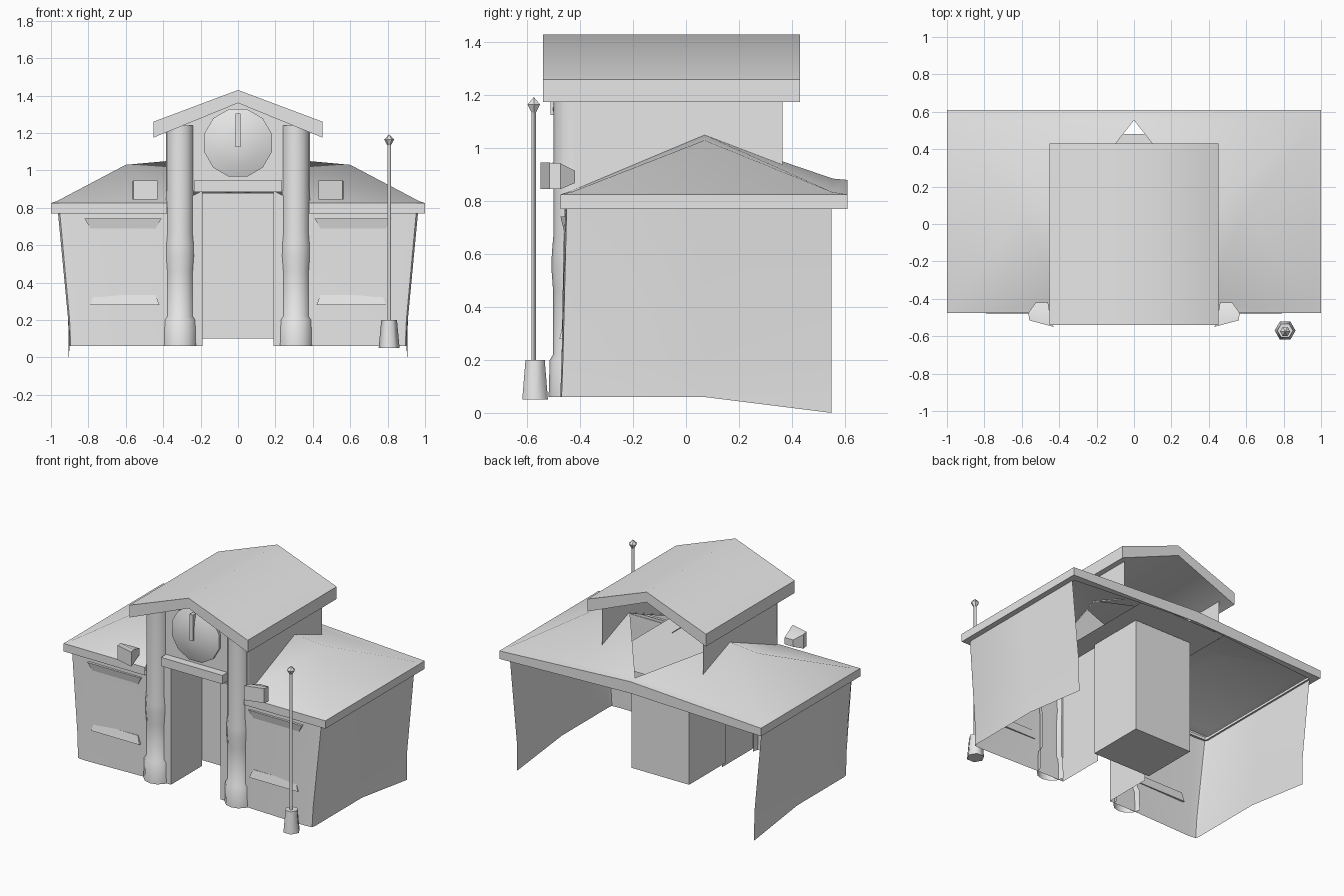
import bpy, bmesh, math

if "Cube" in bpy.data.objects:
    bpy.data.objects.remove(bpy.data.objects["Cube"])

grey = bpy.data.materials.new("plain grey")
grey.diffuse_color = (0.8, 0.8, 0.8, 1)
grey.use_nodes = True
grey.node_tree.nodes["Principled BSDF"].inputs["Base Color"].default_value = grey.diffuse_color


def make(name, verts, faces, mirror=False, angle=60):
    """Mesh object, optionally mirrored across x = 0, smooth below the angle."""
    me = bpy.data.meshes.new(name)
    me.from_pydata(verts, [], faces)
    bm = bmesh.new()
    bm.from_mesh(me)
    bmesh.ops.remove_doubles(bm, verts=bm.verts, dist=0.0005)
    bmesh.ops.recalc_face_normals(bm, faces=bm.faces)
    bm.to_mesh(me)
    bm.free()
    me.materials.append(grey)
    ob = bpy.data.objects.new(name, me)
    bpy.context.collection.objects.link(ob)
    bpy.ops.object.select_all(action='DESELECT')
    ob.select_set(True)
    bpy.context.view_layer.objects.active = ob
    bpy.ops.object.shade_smooth_by_angle(angle=math.radians(angle))
    if mirror:
        ob.modifiers.new("mirror", 'MIRROR')
    return ob


def loft(name, rows, closed=False, caps=False, **kw):
    """Skin of quads between rows holding the same number of points."""
    n = len(rows[0])
    verts = [p for r in rows for p in r]
    faces = []
    for j in range(len(rows) - 1):
        for i in range(n if closed else n - 1):
            k = (i + 1) % n
            faces.append((j * n + i, j * n + k, (j + 1) * n + k, (j + 1) * n + i))
    if caps:
        faces += [tuple(range(n)), tuple(range(len(verts) - n, len(verts)))]
    return make(name, verts, faces, **kw)


def box(name, x0, x1, y0, y1, z0, z1, **kw):
    rows = [[(x0, y0, z), (x1, y0, z), (x1, y1, z), (x0, y1, z)] for z in (z0, z1)]
    return loft(name, rows, closed=True, caps=True, **kw)


def turned(name, x, y, profile, sides, **kw):
    """Upright turned part from (radius, height) pairs."""
    rows = [[(x + r * math.cos(2 * math.pi * i / sides),
              y + r * math.sin(2 * math.pi * i / sides), z)
             for i in range(sides)] for r, z in profile]
    return loft(name, rows, closed=True, caps=True, **kw)


# Flared outer walls with rounded front corners, and the entrance reveals
top = [(.19, -.12, .89), (.19, -.46, .89), (.385, -.46, .8), (.89, -.455, .8),
       (.955, -.45, .8), (.965, -.43, .8), (.965, .07, .8), (.965, .55, .8)]
low = [(.19, -.12, .2), (.19, -.46, .2), (.385, -.46, .2), (.84, -.47, .2),
       (.9, -.465, .2), (.908, -.44, .2), (.908, .07, .2), (.908, .55, .2)]
foot = [(.19, -.12, .06), (.19, -.46, .06), (.385, -.46, .06), (.83, -.475, .06),
        (.895, -.47, .06), (.9, -.445, .06), (.9, .07, .06), (.905, .55, 0)]
loft("outer_walls", [top, low, foot], mirror=True)

# Room block behind the entrance and the ceiling above it
box("entrance_block", -.22, .22, -.12, .28, .1, .88)
make("ceiling", [(-.33, -.46, .885), (.33, -.46, .885), (.33, .48, .885), (-.33, .48, .885)],
     [(0, 1, 2, 3)])

# Main hipped roof, cut back diagonally behind the tower
roof_verts = [
    (.38, -.43, .84), (.97, -.43, .835), (.6, .07, 1.03), (.38, .07, 1.05),
    (.97, .55, .835), (0, .555, .885),
    (.38, -.475, .825), (1, -.475, .825), (1, .61, .825), (0, .61, .88),
    (.38, -.475, .77), (1, -.475, .77), (1, .61, .77), (0, .61, .80),
    (.38, -.44, .77), (.95, -.44, .77), (.95, .56, .77)]
roof_faces = [(0, 1, 2, 3), (1, 4, 2), (4, 5, 3, 2),
              (0, 6, 7, 1), (1, 7, 8, 4), (4, 8, 9, 5),
              (6, 10, 11, 7), (7, 11, 12, 8), (8, 12, 13, 9),
              (10, 14, 15, 11), (11, 15, 16, 12), (12, 16, 13)]
make("main_roof", roof_verts, roof_faces, mirror=True)

# Tower side walls rising from the main roof, and the front gable
make("tower_walls",
     [(.385, -.43, .83), (.385, .07, 1.04), (.385, .365, .93), (.385, .365, 1.21),
      (.385, -.43, 1.21)], [(0, 1, 2, 3, 4)], mirror=True)
make("front_gable",
     [(0, -.45, .89), (.385, -.45, .89), (.385, -.45, 1.21), (0, -.45, 1.37)],
     [(0, 1, 2, 3)], mirror=True)

# Tower roof, a thick upside-down V
section = [(-.453, 1.175), (-.453, 1.26), (0, 1.43), (.453, 1.26), (.453, 1.175), (0, 1.36)]
ends = [[(x, y, z) for x, z in section] for y in (-.54, .43)]
n = len(section)
make("tower_roof", ends[0] + ends[1],
     [(i, (i + 1) % n, (i + 1) % n + n, i + n) for i in range(n)]
     + [(0, 1, 2, 5), (2, 3, 4, 5), (6, 7, 8, 11), (8, 9, 10, 11)])

# Pillars, open at the back where they meet the walls
pillar = [(.094, .06), (.09, .2), (.077, .22), (.077, .46), (.083, .54), (.082, .6),
          (.076, .67), (.076, 1.24)]
loft("pillar", [[(.31 + r * math.cos(math.pi * i / 6), -.425 - r * math.sin(math.pi * i / 6), z)
                 for i in range(7)] for r, z in pillar], mirror=True)
box("lintel", -.235, .235, -.505, -.44, .885, .945)

# Domed clock face with one hand
rings = [[(r * math.cos(math.pi * (i + .5) / 6), y, 1.147 + r * math.sin(math.pi * (i + .5) / 6))
          for i in range(12)]
         for r, y in ((.187, -.45), (.187, -.465), (.12, -.49), (.05, -.5), (.001, -.502))]
loft("clock_face", rings, closed=True)
box("clock_hand", -.013, .013, -.512, -.48, 1.125, 1.305)

# Shallow window ledges: centre, half widths, heights and depths of lower and upper rims
for name, x, wb, wt, z0, z1, yb, yt in (
        ("window_sill", .605, .185, .165, .28, .335, -.478, -.465),
        ("window_hood", .615, .175, .205, .69, .742, -.462, -.474)):
    rows = [[(x - w, -.455, z), (x + w, -.455, z), (x + w, y, z), (x - w, y, z)]
            for w, z, y in ((wb, z0, yb), (wt, z1, yt))]
    loft(name, rows, closed=True, caps=True, mirror=True, angle=30)

# Spotlights: a square head with a tapered back
lamp = [[(x0, y0, z0), (x1, y1, z0), (x1, y1, z1), (x0, y0, z1)]
        for x0, y0, x1, y1, z0, z1 in ((.56, -.515, .43, -.55, .845, .945),
                                       (.565, -.475, .445, -.505, .845, .943),
                                       (.525, -.42, .46, -.42, .868, .915))]
loft("spotlight", lamp, closed=True, caps=True, mirror=True, angle=30)

# Free-standing post with a tapered foot and a pointed finial
turned("post_foot", .808, -.57, [(.056, .05), (.042, .2)], 6)
turned("post_pole", .808, -.575, [(.01, .2), (.01, 1.15)], 6)
turned("post_finial", .808, -.575, [(.01, 1.135), (.027, 1.165), (.001, 1.192)], 6, angle=30)
